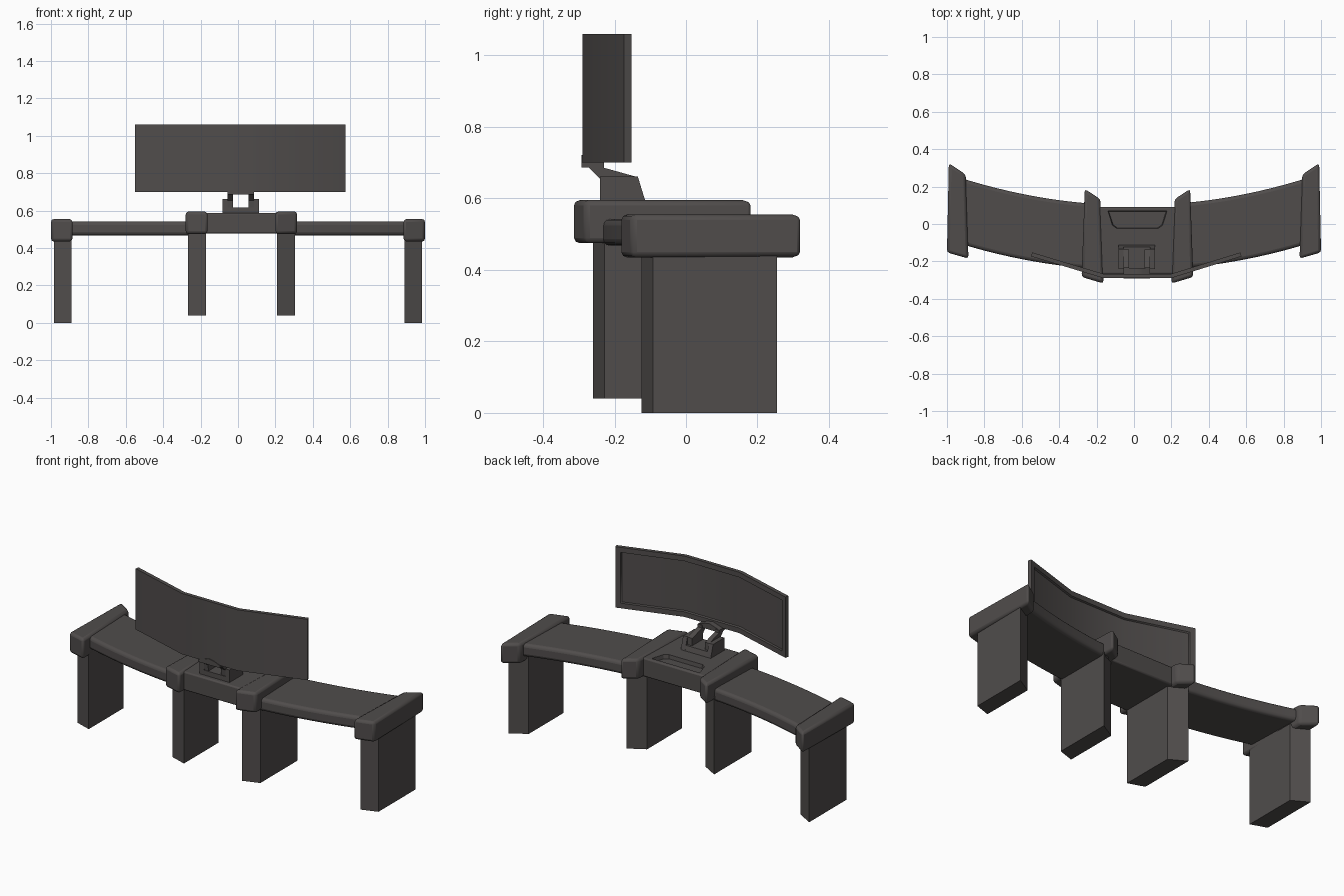
import bpy, bmesh

if "Cube" in bpy.data.objects:
    bpy.data.objects.remove(bpy.data.objects["Cube"])

mat = bpy.data.materials.new("charcoal")
mat.diffuse_color = (0.08, 0.073, 0.071, 1)
mat.use_nodes = True
mat.node_tree.nodes["Principled BSDF"].inputs["Base Color"].default_value = mat.diffuse_color
CX = 0.0185  # centre line of the middle section


def place(axis, a, b, t):
    """Profile point (a, b) at height t along the extrusion axis."""
    return {"x": (t, a, b), "y": (a, t, b), "z": (a, b, t)}[axis]


def prism(name, pts, lo, hi, axis="z", bevel=0, segs=2, smooth=True):
    bm = bmesh.new()
    low = [bm.verts.new(place(axis, a, b, lo)) for a, b in pts]
    high = [bm.verts.new(place(axis, a, b, hi)) for a, b in pts]
    bm.faces.new(low)
    bm.faces.new(high)
    n = len(pts)
    for i in range(n):
        j = (i + 1) % n
        bm.faces.new((low[i], low[j], high[j], high[i]))
    bmesh.ops.recalc_face_normals(bm, faces=bm.faces[:])
    me = bpy.data.meshes.new(name)
    bm.to_mesh(me)
    bm.free()
    ob = bpy.data.objects.new(name, me)
    bpy.context.collection.objects.link(ob)
    me.materials.append(mat)
    if smooth:
        bpy.ops.object.select_all(action="DESELECT")
        ob.select_set(True)
        bpy.context.view_layer.objects.active = ob
        bpy.ops.object.shade_smooth_by_angle(angle=0.6)
    if bevel:
        m = ob.modifiers.new("Bevel", "BEVEL")
        m.width, m.segments = bevel, segs
        m.limit_method, m.angle_limit = "ANGLE", 0.6
    return ob


def rect(x0, x1, y0, y1):
    return [(x0, y0), (x1, y0), (x1, y1), (x0, y1)]


for side, s in (("left", -1), ("right", 1)):
    def mir(pts, c=0):
        return [(c + s * x, y) for x, y in pts]

    # outer and inner end caps
    prism(f"{side}_outer_cap", mir([(0.99, 0.325), (0.90, 0.265), (0.885, -0.185), (1.0, -0.152)]),
          0.435, 0.555, bevel=0.015)
    prism(f"{side}_inner_cap", mir([(0.2815, 0.187), (0.1985, 0.133), (0.1815, -0.318), (0.2985, -0.283)], CX),
          0.475, 0.595, bevel=0.015)
    # slab legs
    prism(f"{side}_outer_leg", mir([(0.985, 0.255), (0.89, 0.2), (0.89, -0.125), (0.985, -0.093)]), 0, 0.46)
    prism(f"{side}_inner_leg", mir([(0.287, 0.12), (0.1905, 0.065), (0.1905, -0.26), (0.287, -0.228)], CX),
          0.04, 0.50)
    # curved side tabletop
    xs = [0.25 + 0.69 * i / 10 for i in range(11)]
    back = [(x, 0.10 + 0.17 * x * x) for x in xs]
    front = [(x, -0.247 + 0.164 * x * x) for x in reversed(xs)]
    prism(f"{side}_tabletop", mir(back + front), 0.468, 0.542, bevel=0.018, segs=3)

# centre section with a tray recess at the back
desk = prism("centre_desk", rect(CX - 0.22, CX + 0.22, -0.268, 0.09), 0.478, 0.588, bevel=0.008)
cutter = prism("tray_cutter", [(CX - 0.17, 0.076), (CX + 0.17, 0.076), (CX + 0.145, -0.012),
                               (CX + 0.12, -0.033), (CX - 0.12, -0.033), (CX - 0.145, -0.012)],
               0.565, 0.65, smooth=False)
for v in cutter.data.vertices:  # sloped tray walls
    if v.co.z < 0.6:
        v.co.x = CX + (v.co.x - CX) * 0.9
        v.co.y = 0.03 + (v.co.y - 0.03) * 0.8
cut = desk.modifiers.new("Tray", "BOOLEAN")
cut.object, cut.operation, cut.solver = cutter, "DIFFERENCE", "EXACT"
cutter.hide_render = True
cutter.hide_viewport = True

# stand base: open cradle with two side walls
wall = [(-0.24, 0.58), (-0.24, 0.662), (-0.135, 0.662), (-0.11, 0.58)]
prism("stand_left_wall", wall, -0.083, -0.055, "x")
prism("stand_right_wall", wall, 0.085, 0.113, "x")
prism("stand_floor", [(-0.24, 0.58), (-0.24, 0.617), (-0.122, 0.617), (-0.11, 0.58)], -0.06, 0.09, "x")
# twin arms and the hub that carries the screen
arm = [(-0.288, 0.702), (-0.23, 0.702), (-0.23, 0.686), (-0.137, 0.66),
       (-0.135, 0.60), (-0.235, 0.60), (-0.24, 0.655)]
prism("left_arm", arm, -0.056, -0.028, "x")
prism("right_arm", arm, 0.055, 0.086, "x")
prism("arm_hub", [(-0.056, 0.686), (0.086, 0.686), (0.086, 0.70), (0.045, 0.716), (0.012, 0.722), (-0.056, 0.70)],
      -0.292, -0.235, "y")

# wrapped screen: three flat panels with a recessed back
screen = prism("screen", [(-0.55, -0.173), (-0.165, -0.289), (0.20, -0.289), (0.575, -0.173),
                          (0.569, -0.152), (0.197, -0.267), (-0.162, -0.267), (-0.544, -0.152)],
               0.70, 1.06)
bm = bmesh.new()
bm.from_mesh(screen.data)
rear = [f for f in bm.faces if f.normal.y > 0.6]
bmesh.ops.inset_region(bm, faces=rear, thickness=0.03, use_even_offset=True)
bmesh.ops.inset_region(bm, faces=rear, thickness=0.004, depth=-0.01, use_even_offset=True)
bm.to_mesh(screen.data)
bm.free()
